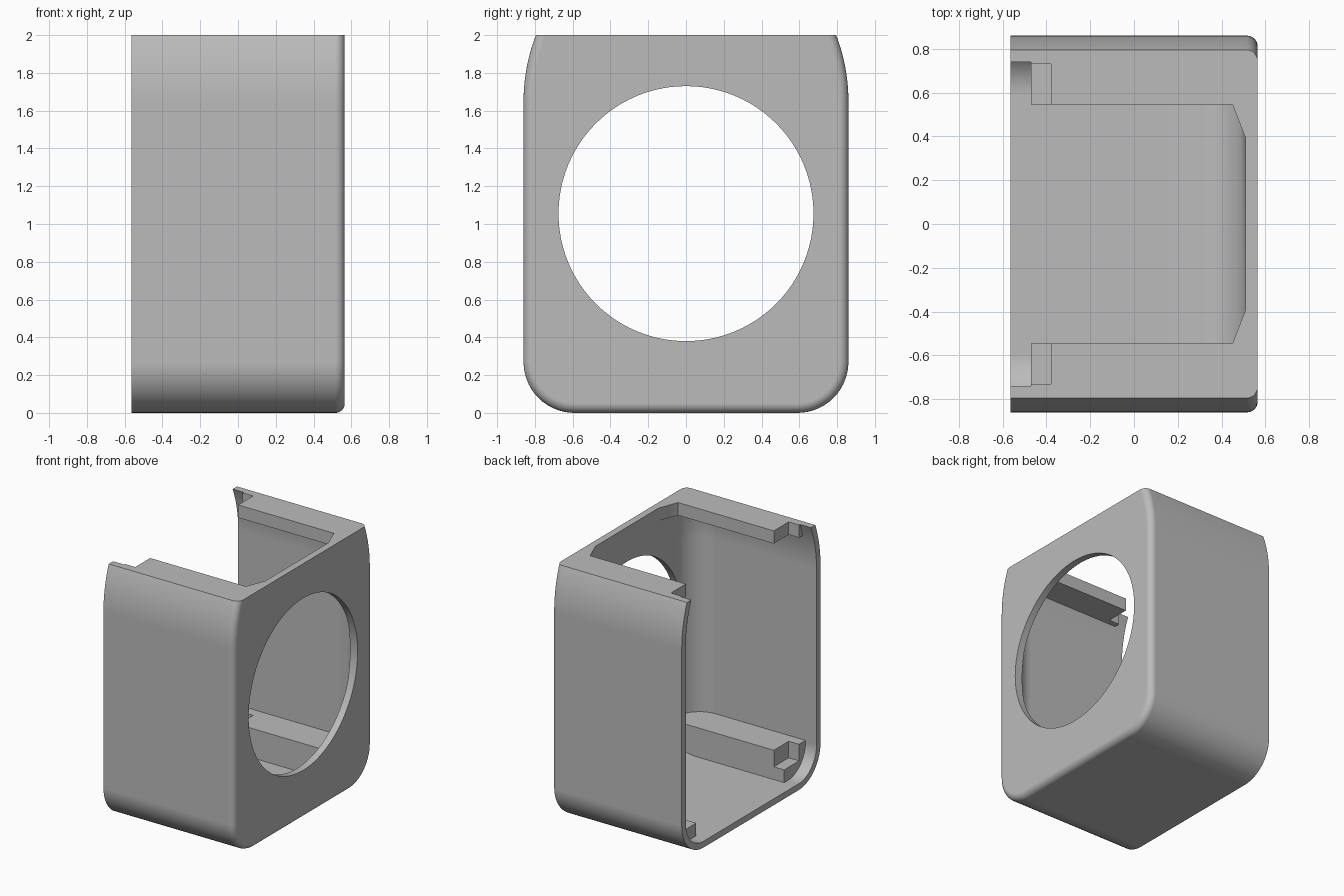
import bpy, bmesh, math
from mathutils import Matrix

cube = bpy.data.objects.get("Cube")
if cube:
    bpy.data.objects.remove(cube, do_unlink=True)

HALF_X, HALF_Y, TOP = 0.565, 0.86, 2.0
WALL, CORNER, CROWN, CROWN_Z = 0.05, 0.27, 0.97, 1.65
SEG = 14

grey = bpy.data.materials.new("plain_grey")
grey.use_nodes = True
grey.diffuse_color = (0.5, 0.5, 0.5, 1)
grey.node_tree.nodes["Principled BSDF"].inputs["Base Color"].default_value = (0.5, 0.5, 0.5, 1)


def finish(name, bm):
    bmesh.ops.recalc_face_normals(bm, faces=bm.faces)
    mesh = bpy.data.meshes.new(name)
    bm.to_mesh(mesh)
    bm.free()
    mesh.materials.append(grey)
    obj = bpy.data.objects.new(name, mesh)
    bpy.context.collection.objects.link(obj)
    return obj


def outline(inset, rise):
    """Rounded-bottom, arched-side section, moved inward by inset."""
    side = []
    r = CORNER - inset
    for i in range(SEG + 1):
        a = math.pi / 2 * (i / SEG - 1)
        side.append((HALF_Y - CORNER + r * math.cos(a), CORNER + r * math.sin(a)))
    r = CROWN - inset
    end = math.asin((TOP - CROWN_Z) / r)
    for i in range(SEG + 1):
        a = end * i / SEG
        side.append((HALF_Y - CROWN + r * math.cos(a), CROWN_Z + r * math.sin(a)))
    if rise:
        side.append((side[-1][0], TOP + rise))
    return side + [(-y, z) for y, z in reversed(side)]


def loft(name, start, face_x, inset, radius, rise=0):
    """Sweep the section along x and round its far end."""
    stations = [(start, inset)]
    for i in range(11):
        a = math.pi / 2 * i / 10
        stations.append((face_x - radius + radius * math.sin(a),
                         inset + radius * (1 - math.cos(a))))
    bm = bmesh.new()
    rings = [[bm.verts.new((x, y, z)) for y, z in outline(d, rise)] for x, d in stations]
    for a, b in zip(rings, rings[1:]):
        for i in range(len(a)):
            j = (i + 1) % len(a)
            bm.faces.new((a[i], a[j], b[j], b[i]))
    bm.faces.new(rings[0])
    bm.faces.new(rings[-1])
    return finish(name, bm)


def extrude_plan(name, plan, low, high, side):
    bm = bmesh.new()
    face = bm.faces.new([bm.verts.new((x, y * side, low)) for x, y in plan])
    new = bmesh.ops.extrude_face_region(bm, geom=[face])["geom"]
    bmesh.ops.translate(bm, vec=(0, 0, high - low),
                        verts=[v for v in new if isinstance(v, bmesh.types.BMVert)])
    return finish(name, bm)


def subtract(target, tool):
    mod = target.modifiers.new("cut", 'BOOLEAN')
    mod.operation, mod.solver, mod.object = 'DIFFERENCE', 'EXACT', tool
    bpy.context.view_layer.objects.active = target
    bpy.ops.object.modifier_apply(modifier=mod.name)
    bpy.data.objects.remove(tool, do_unlink=True)


# Outer housing and the hollow inside it
housing = loft("housing", -HALF_X, HALF_X, 0, 0.05)
cavity = loft("cavity", -0.7, 0.51, WALL, 0.2, rise=0.1)

# Corner rails with notched ends are left standing by trimming the cavity
rail_plan = [(-0.47, 1), (-0.47, 0.73), (-0.38, 0.73), (-0.38, 0.545),
             (0.45, 0.545), (0.51, 0.39), (0.7, 0.39), (0.7, 1)]
step_plan = [(-0.47, 0.9), (-0.47, 0.545), (-0.3, 0.545), (-0.3, 0.9)]
for side in (1, -1):
    subtract(cavity, extrude_plan("lower_rail", rail_plan, -0.1, 0.28, side))
    subtract(cavity, extrude_plan("lower_step", step_plan, -0.1, 0.15, side))
    subtract(cavity, extrude_plan("upper_rail", rail_plan, 1.9, 2.3, side))
subtract(housing, cavity)

# Round window through the end wall
bm = bmesh.new()
bmesh.ops.create_cone(bm, cap_ends=True, segments=96, radius1=0.675, radius2=0.675, depth=0.6,
                      matrix=Matrix.Translation((0.6, 0, 1.055)) @ Matrix.Rotation(math.pi / 2, 4, 'Y'))
subtract(housing, finish("window", bm))

# Smooth shading with crisp edges
bpy.ops.object.select_all(action='DESELECT')
housing.select_set(True)
bpy.context.view_layer.objects.active = housing
bpy.ops.object.shade_smooth_by_angle(angle=math.radians(30))
weighted = housing.modifiers.new("weighted_normals", 'WEIGHTED_NORMAL')
weighted.keep_sharp = True
